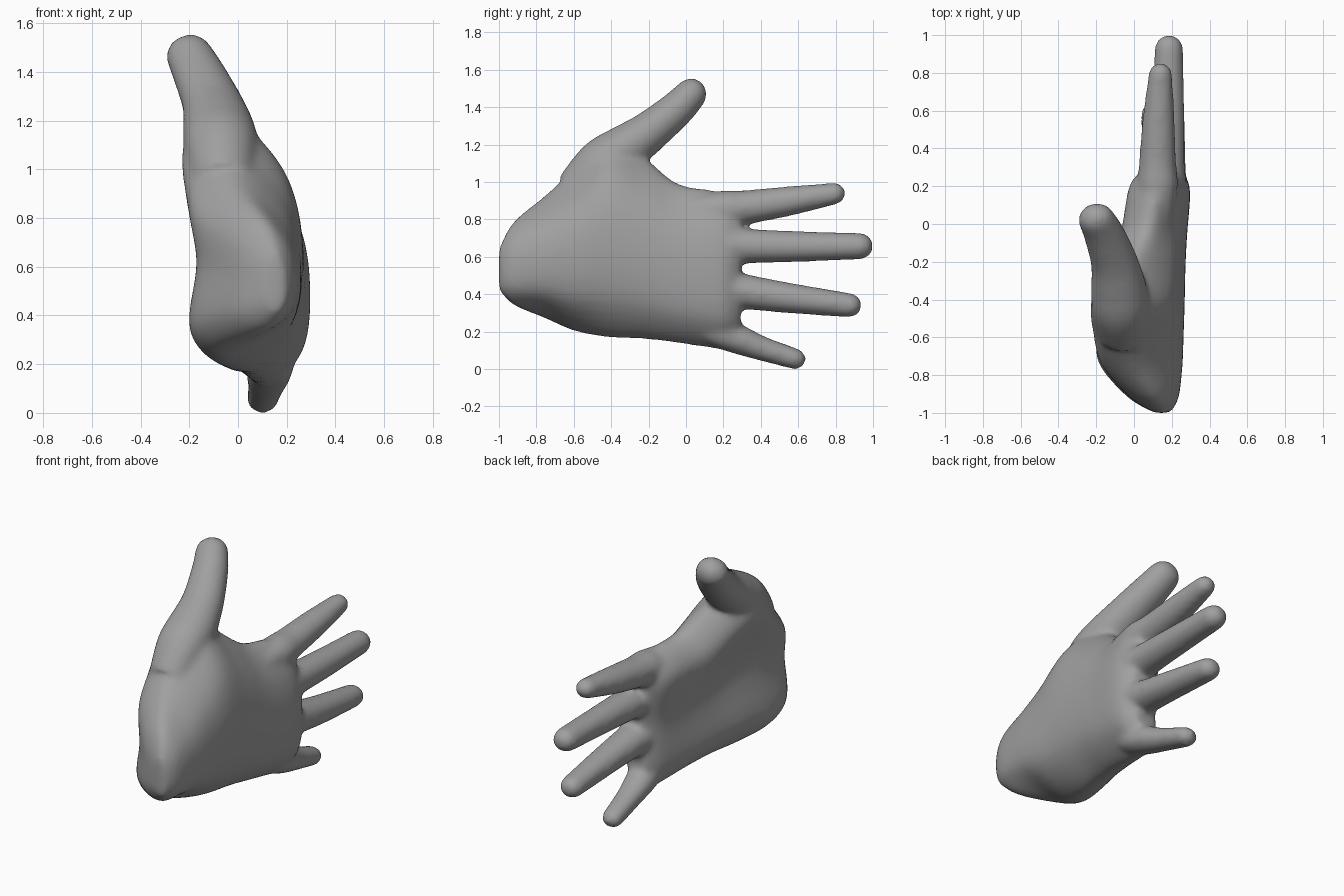
import bpy, bmesh, math
from mathutils import Vector

if "Cube" in bpy.data.objects:
    bpy.data.objects.remove(bpy.data.objects["Cube"])

skin = bpy.data.materials.new("warm_grey")
skin.diffuse_color = (0.35, 0.35, 0.35, 1)
skin.use_nodes = True
skin.node_tree.nodes["Principled BSDF"].inputs["Base Color"].default_value = skin.diffuse_color


def spline(pts, steps, closed=False):
    """Catmull-Rom resampling of a list of vectors."""
    n, out = len(pts), []
    at = (lambda i: pts[i % n]) if closed else (lambda i: pts[max(0, min(n - 1, i))])
    for i in range(n if closed else n - 1):
        a, b, c, d = at(i - 1), at(i), at(i + 1), at(i + 2)
        for s in range(steps):
            t = s / steps
            out.append(0.5 * (2 * b + (c - a) * t + (2 * a - 5 * b + 4 * c - d) * t * t
                              + (3 * b - a - 3 * c + d) * t ** 3))
    if not closed:
        out.append(pts[-1].copy())
    return out


def loft(bm, rings):
    """Skin a row of rings and cap both ends."""
    rows = [[bm.verts.new(p) for p in r] for r in rings]
    n = len(rows[0])
    for a, b in zip(rows, rows[1:]):
        for i in range(n):
            bm.faces.new((a[i], a[(i + 1) % n], b[(i + 1) % n], b[i]))
    bm.faces.new(rows[0][::-1])
    bm.faces.new(rows[-1])


def digit(bm, stations, flat=1.0):
    """Round-tipped tube; stations are (x, y, z, radius), flat scales the x thickness."""
    path = spline([Vector(s) for s in stations], 6)
    # rounded fingertip
    end, way = path[-1], (path[-1] - path[-4]).xyz.normalized()
    for k in range(1, 6):
        a = k * math.pi / 2 / 5.3
        path.append(Vector((*(end.xyz + way * end.w * math.sin(a)), end.w * math.cos(a))))
    rings = []
    for i, p in enumerate(path):
        d = (path[min(i + 1, len(path) - 1)] - path[max(i - 1, 0)]).xyz.normalized()
        side = d.cross(Vector((1, 0, 0))).normalized()
        thick = side.cross(d)
        rings.append([p.xyz + p.w * (side * math.cos(a) + thick * flat * math.sin(a))
                      for a in (j * math.tau / 20 for j in range(20))])
    loft(bm, rings)


bm = bmesh.new()

# Palm: y, low z, high z, then x at low edge, back, high edge, palm low / middle / high
palm = [
    (-1.00, .42, .65, .17, .19, .16, .12, .11, .12),
    (-0.92, .34, .79, .10, .235, .10, -.02, -.02, .00),
    (-0.75, .27, .93, -.04, .255, .00, -.175, -.155, -.16),
    (-0.60, .205, 1.07, -.03, .26, -.05, -.195, -.165, -.21),
    (-0.42, .17, 1.24, .02, .265, -.07, -.16, -.13, -.23),
    (-0.22, .16, 1.13, .06, .27, -.02, -.10, -.08, -.16),
    (-0.05, .14, .995, .09, .28, .07, -.05, -.04, -.07),
    (0.15, .11, .955, .11, .296, .12, .01, .01, -.035),
    (0.23, .11, .94, .11, .283, .12, .04, .045, -.01),
    (0.29, .13, .92, .11, .24, .12, .08, .10, .05),
]
sections = []
for y, lo, hi, xl, xb, xt, p1, p2, p3 in palm:
    h = hi - lo
    ring = [(xl, lo), (xl + .85 * (xb - xl), lo + .18 * h), (xb, lo + .5 * h),
            (xt + .74 * (xb - xt), lo + .79 * h), (xt, hi),
            (p3, lo + .84 * h), (p2, lo + .5 * h), (p1, lo + .14 * h)]
    sections.append(spline([Vector((x, y, z)) for x, z in ring], 5, True))
columns = [spline(list(c), 5) for c in zip(*sections)]
loft(bm, list(zip(*columns)))

# Fingers: index, middle, ring, little
digit(bm, [(.12, .0, .85, .07), (.125, .2, .855, .10), (.125, .32, .865, .092),
           (.13, .55, .898, .08), (.14, .795, .938, .059)], 1.08)
digit(bm, [(.16, .0, .66, .08), (.165, .2, .658, .104), (.17, .32, .657, .094),
           (.18, .60, .655, .083), (.185, .93, .657, .072)], 1.06)
digit(bm, [(.16, .0, .46, .08), (.165, .2, .435, .102), (.17, .32, .413, .094),
           (.18, .55, .38, .082), (.18, .875, .341, .066)], 1.1)
digit(bm, [(.13, .0, .25, .05), (.135, .16, .2, .08), (.125, .28, .158, .08),
           (.115, .40, .112, .067), (.10, .585, .054, .057)], 1.15)
# Thumb
digit(bm, [(-.06, -.60, .95, .11), (-.07, -.46, 1.09, .135), (-.08, -.34, 1.168, .132),
           (-.105, -.20, 1.266, .112), (-.16, -.05, 1.39, .097), (-.20, .025, 1.468, .087)], 1.12)

bmesh.ops.recalc_face_normals(bm, faces=bm.faces)
mesh = bpy.data.meshes.new("hand")
bm.to_mesh(mesh)
bm.free()
hand = bpy.data.objects.new("hand", mesh)
bpy.context.collection.objects.link(hand)
mesh.materials.append(skin)

# Fuse the parts into one skin and soften the webs
fuse = hand.modifiers.new("fuse", 'REMESH')
fuse.mode = 'VOXEL'
fuse.voxel_size = 0.016
fuse.use_smooth_shade = True
soften = hand.modifiers.new("soften", 'SMOOTH')
soften.factor = 0.5
soften.iterations = 14
